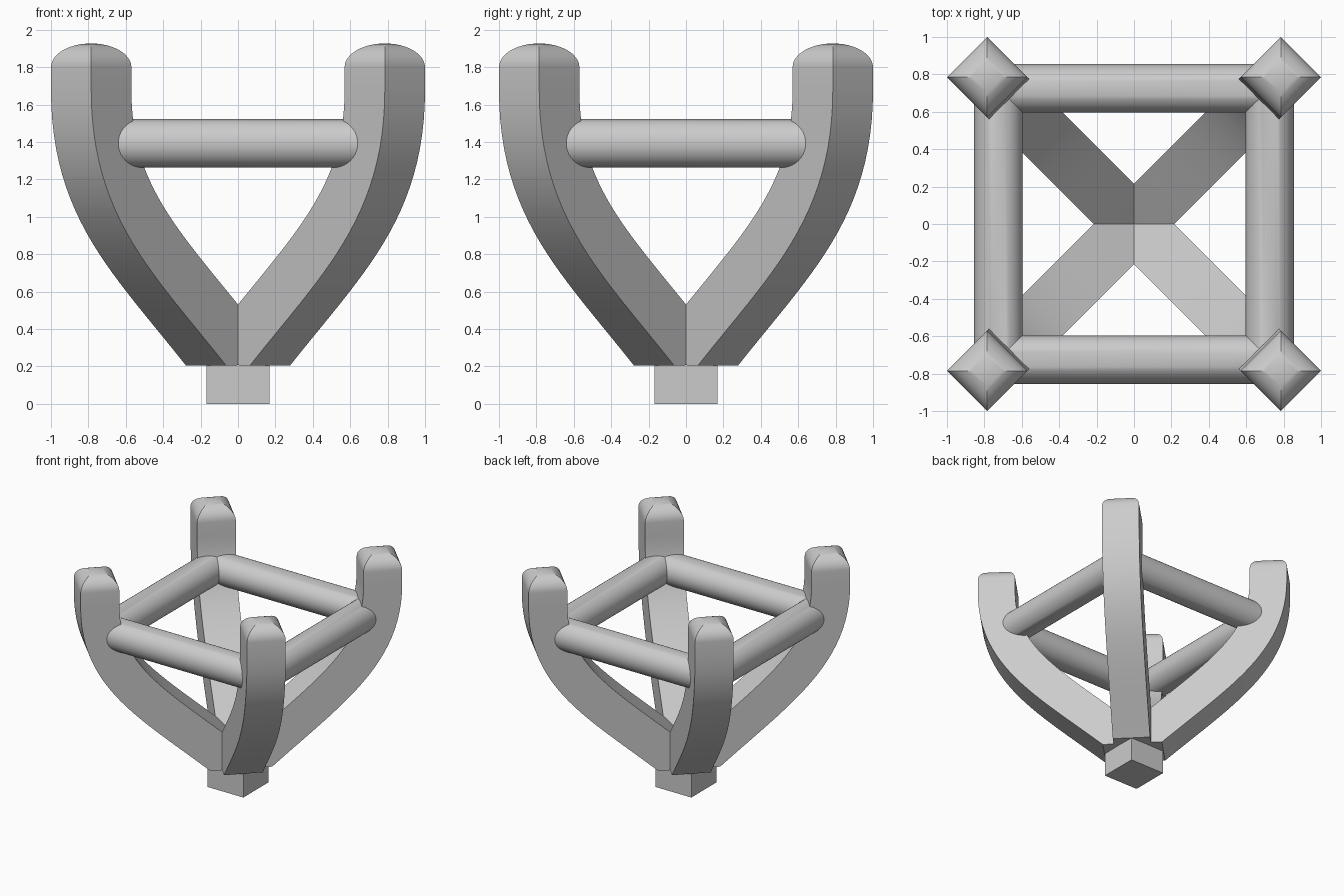
import bpy, bmesh, math
from mathutils import Vector

if "Cube" in bpy.data.objects:
    bpy.data.objects.remove(bpy.data.objects["Cube"])

H = 0.152                      # half thickness of a prong
TOP_R, TOP_Z = 1.11, 1.80      # prong centre line at the top


def smooth(ob, angle=30):
    bpy.ops.object.select_all(action='DESELECT')
    ob.select_set(True)
    bpy.context.view_layer.objects.active = ob
    bpy.ops.object.shade_smooth_by_angle(angle=math.radians(angle))


def prong_sections():
    """(inner point, outer point, half width) along the prong, in (r, z)."""
    d = Vector((0.747, 0.665))
    p0, p3 = Vector((0.14, 0.318)), Vector((TOP_R, 1.68))
    p1, p2 = p0 + d * 0.75, p3 - Vector((0, 0.6))
    out = [((0, 0.397), (0, 0.21), H)]
    n = 24
    for i in range(n + 1):
        t = i / n
        u = 1 - t
        c = u**3 * p0 + 3*u*u*t * p1 + 3*u*t*t * p2 + t**3 * p3
        g = (u*u * (p1 - p0) + 2*u*t * (p2 - p1) + t*t * (p3 - p2)).normalized()
        nrm = Vector((-g.y, g.x)) * H
        out.append((tuple(c + nrm), tuple(c - nrm), H))
    # straight tip, then a domed cap that closes to a point
    for i in range(13):
        a = math.pi / 2 * i / 12
        s, z = H * math.cos(a), TOP_Z + 0.127 * math.sin(a)
        out.append(((TOP_R - s, z), (TOP_R + s, z), s))
    return out


def make_prong(name, angle):
    bm = bmesh.new()
    rings = []
    for (ri, zi), (ro, zo), w in prong_sections():
        rings.append([bm.verts.new(p) for p in
                      ((ri, -w, zi), (ro, -w, zo), (ro, w, zo), (ri, w, zi))])
    for a, b in zip(rings, rings[1:]):
        for k in range(4):
            j = (k + 1) % 4
            bm.faces.new((a[k], a[j], b[j], b[k]))
    bm.faces.new(rings[0][::-1])
    bmesh.ops.remove_doubles(bm, verts=bm.verts[:], dist=1e-5)
    bmesh.ops.recalc_face_normals(bm, faces=bm.faces[:])
    me = bpy.data.meshes.new(name)
    bm.to_mesh(me)
    bm.free()
    ob = bpy.data.objects.new(name, me)
    bpy.context.collection.objects.link(ob)
    ob.rotation_euler.z = angle
    smooth(ob)


# four curved prongs on the diagonals
for i, nm in enumerate(("back_right", "back_left", "front_left", "front_right")):
    make_prong("prong_" + nm, math.radians(45 + 90 * i))

# square ring of round bars with mitred corners (a four-sided torus)
bpy.ops.mesh.primitive_torus_add(major_segments=4, minor_segments=40,
                                 major_radius=0.725 * math.sqrt(2),
                                 minor_radius=0.13 * math.sqrt(2),
                                 location=(0, 0, 1.393),
                                 rotation=(0, 0, math.pi / 4))
ring = bpy.context.object
ring.name = "bar_ring"
ring.scale.z = 1 / math.sqrt(2)
bpy.ops.object.transform_apply(location=False, rotation=True, scale=True)
smooth(ring)

# small square foot
bpy.ops.mesh.primitive_cube_add(size=1, location=(0, 0, 0.12))
foot = bpy.context.object
foot.name = "foot"
foot.scale = (0.336, 0.336, 0.24)
bpy.ops.object.transform_apply(location=False, rotation=False, scale=True)
